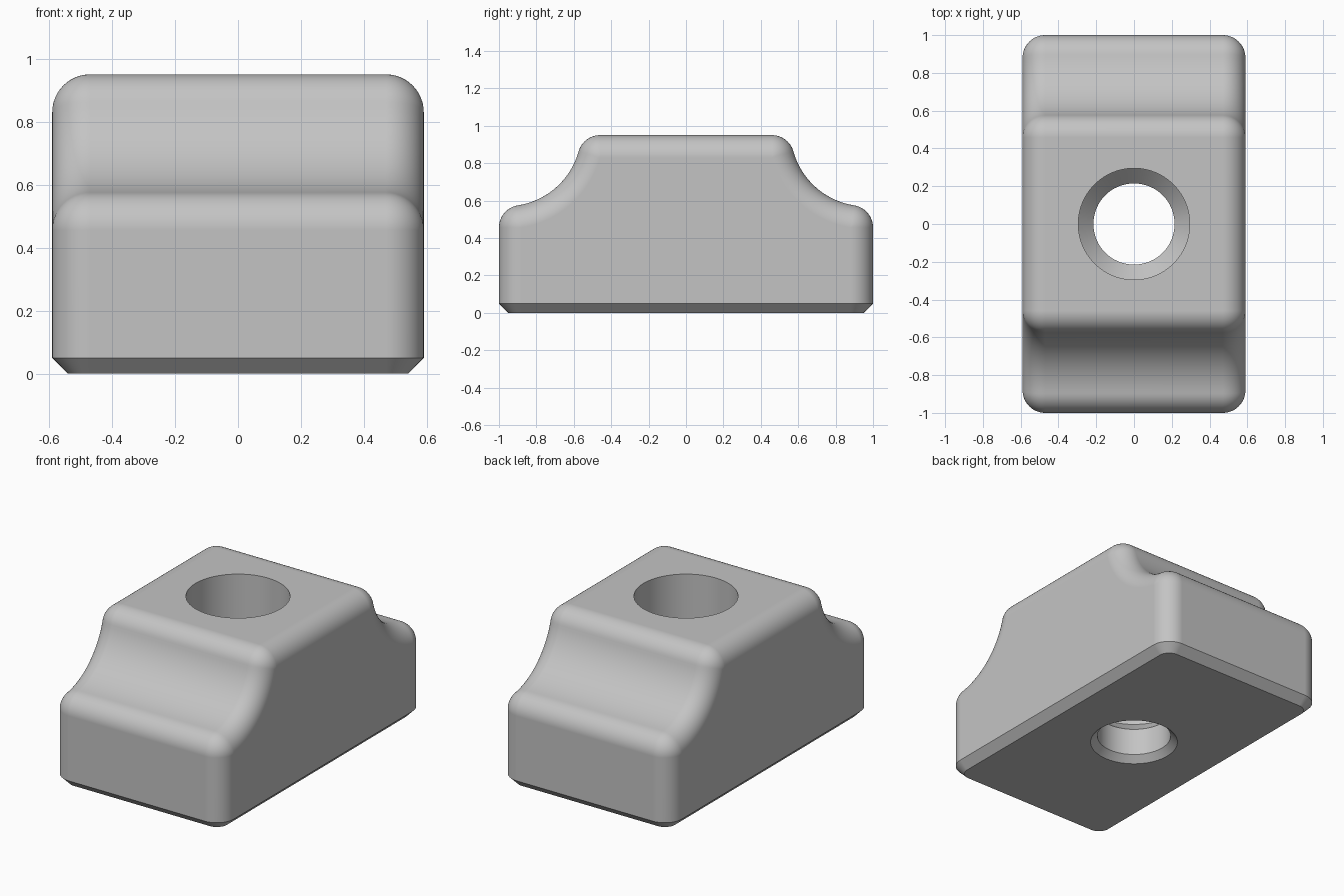
import bpy, bmesh
from math import sin, cos, pi, atan2

cube = bpy.data.objects.get("Cube")
if cube:
    bpy.data.objects.remove(cube)

FILLET, CHAMFER = 0.12, 0.05
CORE_X, CORE_Y = 0.47, 0.88            # flat extents inside the rounded edges
SCOOP_Y, SCOOP_Z, SCOOP_R = 0.96, 0.97, 0.40
TOP_Z = 0.83                           # top height less the fillet
STEPS = 12

# Fillet centres, each tangent to the scoop arc
reach = SCOOP_R + FILLET
low_z = SCOOP_Z - (reach**2 - (SCOOP_Y - CORE_Y)**2) ** 0.5
top_y = SCOOP_Y - (reach**2 - (SCOOP_Z - TOP_Z)**2) ** 0.5
low_ang = atan2(SCOOP_Z - low_z, SCOOP_Y - CORE_Y)
top_ang = atan2(SCOOP_Z - TOP_Z, SCOOP_Y - top_y)


def arc(cy, cz, r, a, b, n):
    return [(cy + r * cos(a + (b - a) * i / n), cz + r * sin(a + (b - a) * i / n))
            for i in range(n + 1)]


def section(side, t):
    """Closed outline of the block at one step of the rounded side edge."""
    d = FILLET * cos(t)
    x = side * (CORE_X + FILLET * sin(t))
    foot_r = FILLET - CHAMFER
    half = [(side * (CORE_X + foot_r * sin(t)), CORE_Y + foot_r * cos(t), 0),
            (x, CORE_Y + d, CHAMFER)]
    curve = arc(CORE_Y, low_z, d, 0, low_ang, STEPS)
    curve += arc(SCOOP_Y, SCOOP_Z, reach - d, low_ang + pi, top_ang + pi, 2 * STEPS)[1:]
    curve += arc(top_y, TOP_Z, d, top_ang, pi / 2, STEPS)[1:]
    half += [(x, y, z) for y, z in curve]
    return half + [(px, -y, z) for px, y, z in reversed(half)]


def make_object(name, bm):
    bmesh.ops.remove_doubles(bm, verts=bm.verts, dist=1e-5)
    bmesh.ops.dissolve_degenerate(bm, edges=bm.edges, dist=1e-5)
    bmesh.ops.recalc_face_normals(bm, faces=bm.faces)
    mesh = bpy.data.meshes.new(name)
    bm.to_mesh(mesh)
    bm.free()
    obj = bpy.data.objects.new(name, mesh)
    bpy.context.collection.objects.link(obj)
    return obj


def bridge(bm, a, b):
    for i in range(len(a)):
        j = (i + 1) % len(a)
        bm.faces.new((a[i], a[j], b[j], b[i]))


# Block body: sections skinned across x
bm = bmesh.new()
angles = [pi / 2 * i / STEPS for i in range(STEPS + 1)]
rows = [section(-1, t) for t in reversed(angles)] + [section(1, t) for t in angles]
rows = [[bm.verts.new(p) for p in row] for row in rows]
for a, b in zip(rows, rows[1:]):
    bridge(bm, a, b)
for row in (rows[0], rows[-1]):
    bm.faces.new(row[1:-1])                              # flat side
    bm.faces.new((row[0], row[1], row[-2], row[-1]))     # bottom chamfer
block = make_object("clamp_block", bm)

# Hole cutter: lower chamfer, bore, conical seat, wide upper bore
bm = bmesh.new()
SIDES = 64
hole = [(0.265, -0.01), (0.215, 0.04), (0.215, 0.21), (0.295, 0.29), (0.295, 1.1)]
rings = [[bm.verts.new((r * cos(2 * pi * i / SIDES), r * sin(2 * pi * i / SIDES), z))
          for i in range(SIDES)] for r, z in hole]
for a, b in zip(rings, rings[1:]):
    bridge(bm, a, b)
bm.faces.new(rings[0])
bm.faces.new(rings[-1])
cutter = make_object("hole_cutter", bm)
cutter.hide_render = True

# Cut the hole and discard the cutter
bpy.context.view_layer.objects.active = block
block.select_set(True)
cutter.select_set(False)
cut = block.modifiers.new("bolt_hole", 'BOOLEAN')
cut.operation = 'DIFFERENCE'
cut.solver = 'EXACT'
cut.object = cutter
bpy.ops.object.modifier_apply(modifier=cut.name)
bpy.data.objects.remove(cutter)

# Smooth shading with crisp chamfers and flat faces
bpy.ops.object.shade_smooth_by_angle(angle=pi / 6)
weighted = block.modifiers.new("even_normals", 'WEIGHTED_NORMAL')
weighted.keep_sharp = True

# Plain grey metal
grey = bpy.data.materials.new("grey_metal")
grey.use_nodes = True
color = (0.55, 0.55, 0.55, 1)
grey.diffuse_color = color
grey.node_tree.nodes["Principled BSDF"].inputs["Base Color"].default_value = color
block.data.materials.clear()
block.data.materials.append(grey)
